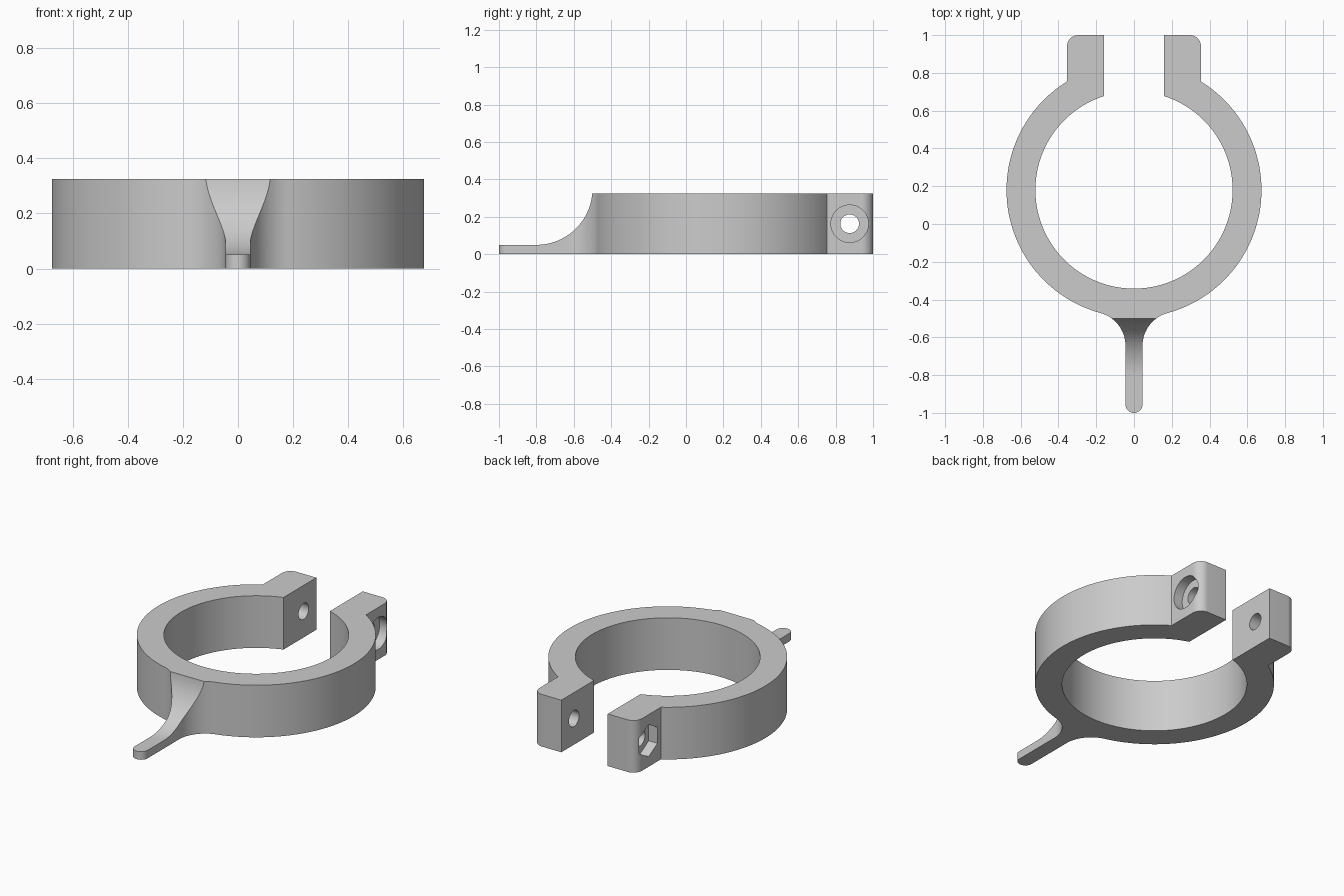
import bpy, bmesh
from math import pi, sin, cos, sqrt, asin, atan2
from mathutils import Matrix, Vector

old = bpy.data.objects.get("Cube")
if old:
    bpy.data.objects.remove(old, do_unlink=True)

HEIGHT = 0.325
CY, R_OUT, R_IN = 0.18, 0.675, 0.522      # ring centre and radii
GAP, LUG, LUG_R = 0.16, 0.355, 0.06       # lug inner face, outer face, corner radius
ARM, FILLET = 0.045, 0.18                 # arm half width and root fillet
BOLT_Y, BOLT_Z = 0.875, 0.163

grey = bpy.data.materials.new("plain grey")
grey.use_nodes = True
grey.diffuse_color = (0.6, 0.6, 0.6, 1)
grey.node_tree.nodes["Principled BSDF"].inputs["Base Color"].default_value = (0.6, 0.6, 0.6, 1)


def arc(cx, cy, r, a0, a1, n):
    return [(cx + r * cos(a0 + (a1 - a0) * i / n), cy + r * sin(a0 + (a1 - a0) * i / n))
            for i in range(n + 1)]


def prism(name, outline, depth, matrix=Matrix()):
    """Extrude a 2D outline by depth along its local z, then place it."""
    bm = bmesh.new()
    face = bm.faces.new([bm.verts.new((x, y, 0)) for x, y in outline])
    up = bmesh.ops.extrude_face_region(bm, geom=[face])["geom"]
    bmesh.ops.translate(bm, verts=[v for v in up if isinstance(v, bmesh.types.BMVert)],
                        vec=(0, 0, depth))
    bmesh.ops.recalc_face_normals(bm, faces=bm.faces)
    bm.transform(matrix)
    mesh = bpy.data.meshes.new(name)
    bm.to_mesh(mesh)
    bm.free()
    mesh.materials.append(grey)
    obj = bpy.data.objects.new(name, mesh)
    bpy.context.collection.objects.link(obj)
    return obj


# Half outline in plan, from the arm tip round to the inside of the ring
fx = ARM + FILLET
fy = CY - sqrt((R_OUT + FILLET) ** 2 - fx ** 2)
to_ring = atan2(CY - fy, -fx)
half = arc(0, -1 + ARM, ARM, -pi / 2, 0, 10)
half += arc(fx, fy, FILLET, pi, to_ring, 20)
half += arc(0, CY, R_OUT, to_ring - pi, pi / 2 - asin(LUG / R_OUT), 72)[1:]
half += arc(LUG - LUG_R, 1 - LUG_R, LUG_R, 0, pi / 2, 10)
half += [(GAP, 1.0)]
half += arc(0, CY, R_IN, pi / 2 - asin(GAP / R_IN), -pi / 2, 72)

# The left half runs back from the inside of the ring to the tip.
# The ring is closed at the front, so each half is its own loop before joining.
bm = bmesh.new()
for side in (1, -1):
    face = bm.faces.new([bm.verts.new((side * x, y, 0)) for x, y in half])
bmesh.ops.remove_doubles(bm, verts=bm.verts, dist=1e-5)
up = bmesh.ops.extrude_face_region(bm, geom=bm.faces[:])["geom"]
bmesh.ops.translate(bm, verts=[v for v in up if isinstance(v, bmesh.types.BMVert)],
                    vec=(0, 0, HEIGHT))
bmesh.ops.recalc_face_normals(bm, faces=bm.faces)
mesh = bpy.data.meshes.new("clamp_ring")
bm.to_mesh(mesh)
bm.free()
mesh.materials.append(grey)
clamp = bpy.data.objects.new("clamp_ring", mesh)
bpy.context.collection.objects.link(clamp)

# Cutters: local x -> y, local y -> z, local z -> x
def across(x, y=0.0, z=0.0):
    return Matrix(((0, 0, 1, x), (1, 0, 0, y), (0, 1, 0, z), (0, 0, 0, 1)))


scoop = [(-1.2, 0.05)] + arc(-0.8, 0.35, 0.3, -pi / 2, 0, 28) + [(-0.5, 0.5), (-1.2, 0.5)]
bore = arc(0, 0, 0.05, 0, 2 * pi, 32)[:-1]
head = arc(0, 0, 0.1, 0, 2 * pi, 48)[:-1]
hexagon = arc(0, 0, 0.1, pi / 6, pi / 6 + 2 * pi, 6)[:-1]
POCKET = 0.06
cutters = [
    prism("arm_scoop_cutter", scoop, 0.6, across(-0.3)),
    prism("bolt_hole_cutter", bore, 1.0, across(-0.5, BOLT_Y, BOLT_Z)),
    prism("bolt_head_cutter", head, 0.3, across(LUG - POCKET, BOLT_Y, BOLT_Z)),
    prism("nut_pocket_cutter", hexagon, 0.3, across(-LUG + POCKET - 0.3, BOLT_Y, BOLT_Z)),
]

# Cut, bake the result and drop the cutters
for c in cutters:
    c.hide_render = True
    mod = clamp.modifiers.new(c.name, "BOOLEAN")
    mod.operation, mod.solver, mod.object = "DIFFERENCE", "EXACT", c
bpy.context.view_layer.update()
baked = bpy.data.meshes.new_from_object(
    clamp.evaluated_get(bpy.context.evaluated_depsgraph_get()))
clamp.modifiers.clear()
clamp.data = baked
for c in cutters:
    bpy.data.objects.remove(c, do_unlink=True)

bpy.ops.object.select_all(action="DESELECT")
clamp.select_set(True)
bpy.context.view_layer.objects.active = clamp
bpy.ops.object.shade_smooth_by_angle(angle=0.5)
